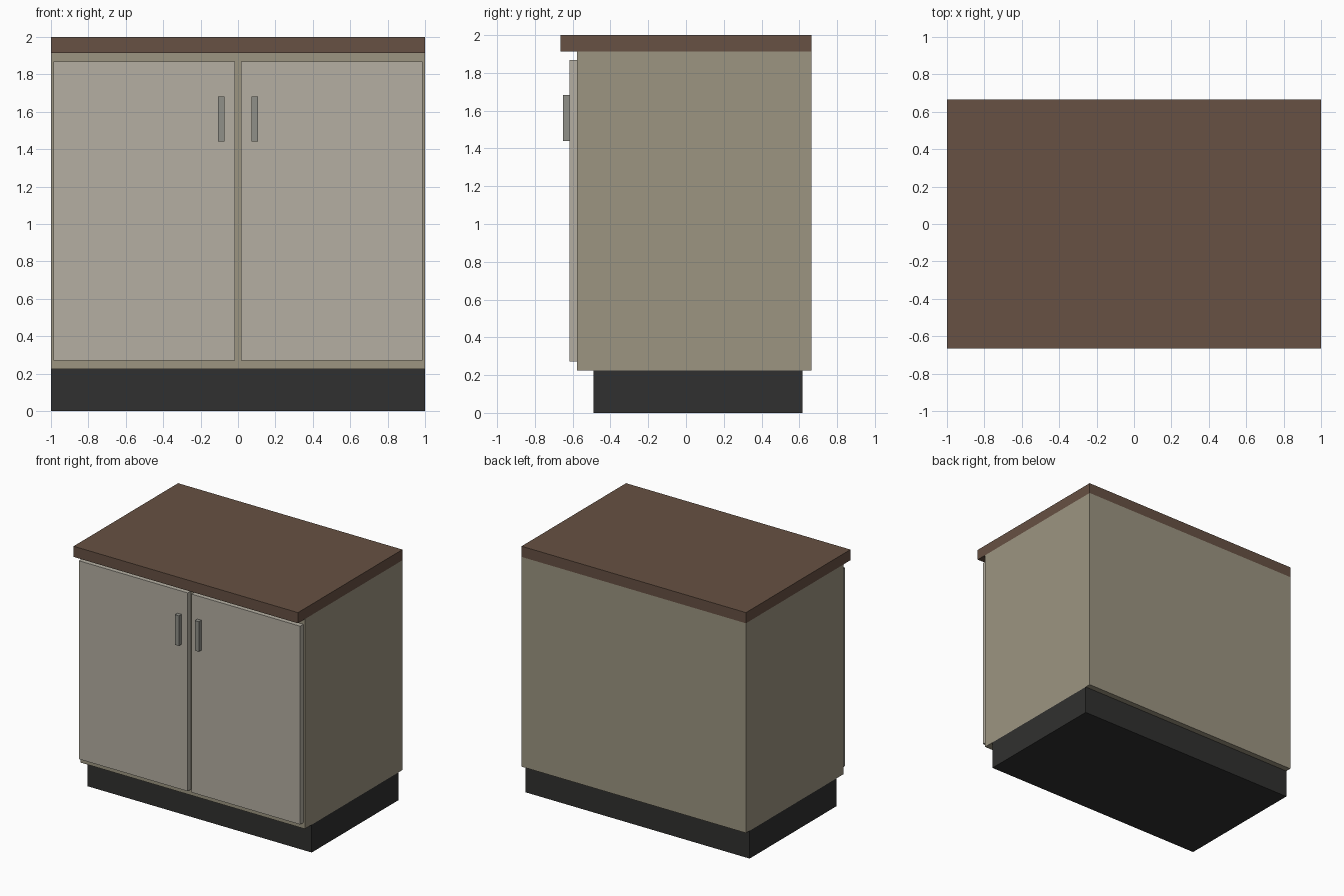
import bpy
import bmesh
from mathutils import Vector

if "Cube" in bpy.data.objects:
    bpy.data.objects.remove(bpy.data.objects["Cube"])


def material(name, rgb):
    m = bpy.data.materials.new(name)
    m.diffuse_color = (*rgb, 1)
    m.use_nodes = True
    m.node_tree.nodes["Principled BSDF"].inputs["Base Color"].default_value = m.diffuse_color
    return m


def box(name, lo, hi, mat):
    """Axis-aligned box between two corners."""
    lo, hi = Vector(lo), Vector(hi)
    centre = (lo + hi) / 2
    bm = bmesh.new()
    bmesh.ops.create_cube(bm, size=1)
    bmesh.ops.scale(bm, vec=hi - lo, verts=bm.verts)
    mesh = bpy.data.meshes.new(name)
    bm.to_mesh(mesh)
    bm.free()
    mesh.materials.append(mat)
    ob = bpy.data.objects.new(name, mesh)
    ob.location = centre
    bpy.context.collection.objects.link(ob)
    return ob


wood = material("brown_wood", (0.135, 0.082, 0.056))
carcass = material("beige_carcass", (0.335, 0.30, 0.22))
panel = material("pale_door", (0.46, 0.43, 0.365))
metal = material("handle_metal", (0.28, 0.28, 0.25))
dark = material("dark_plinth", (0.03, 0.03, 0.029))

# Plinth, cabinet body and overhanging worktop
box("plinth", (-1, -0.49, 0), (1, 0.618, 0.224), dark)
box("cabinet_body", (-1, -0.578, 0.224), (1, 0.665, 1.914), carcass)
box("worktop", (-1, -0.665, 1.914), (1, 0.665, 2), wood)

# Pair of doors with bar handles beside the centre gap
for side, s in (("left", -1), ("right", 1)):
    x0, x1 = sorted((s * 0.016, s * 0.987))
    box(side + "_door", (x0, -0.618, 0.271), (x1, -0.578, 1.869), panel)
    x0, x1 = sorted((s * 0.071, s * 0.106))
    box(side + "_handle", (x0, -0.651, 1.44), (x1, -0.618, 1.682), metal)
